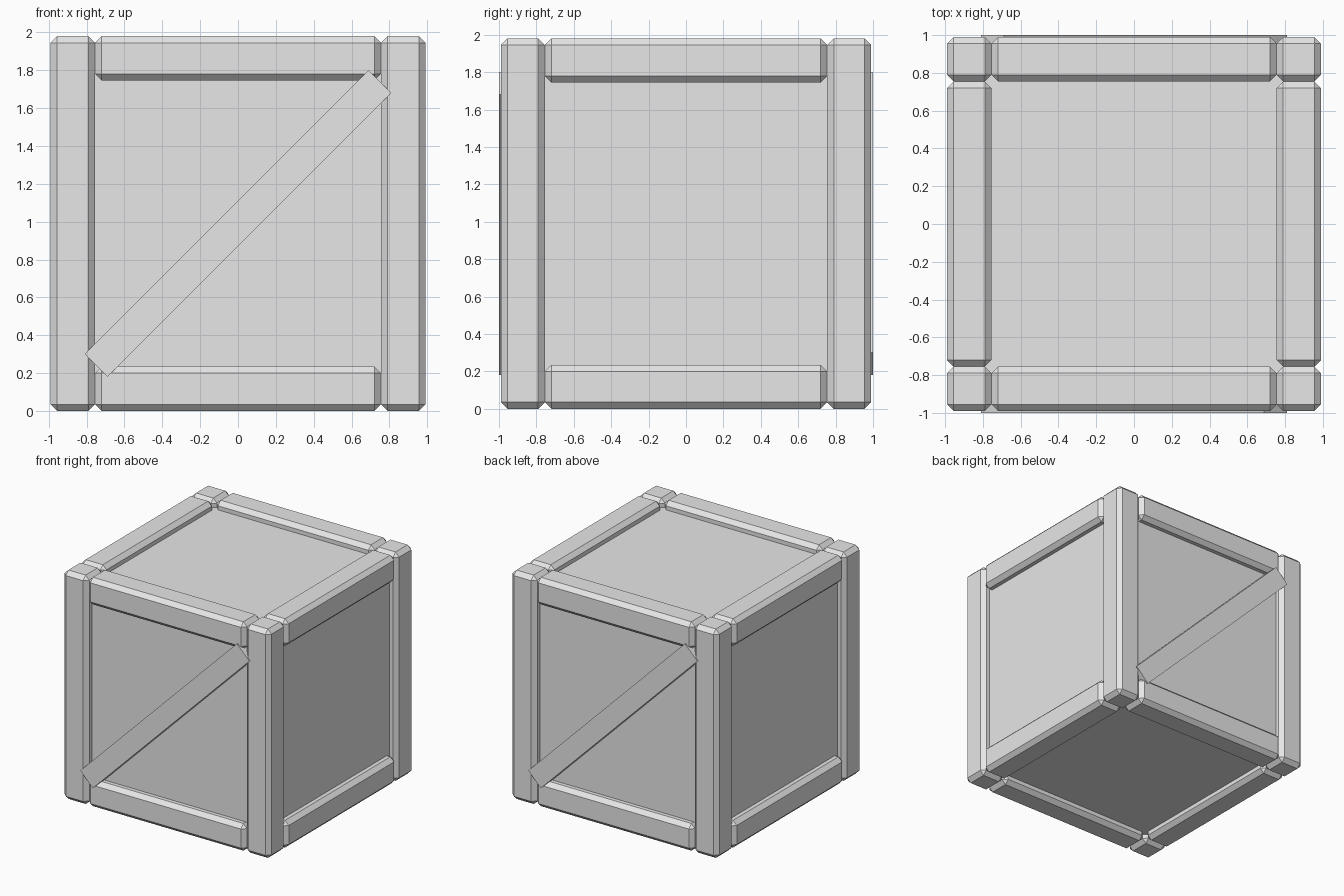
import bpy
import bmesh
from math import pi
from mathutils import Matrix, Vector

# Remove the default cube
if "Cube" in bpy.data.objects:
    bpy.data.objects.remove(bpy.data.objects["Cube"], do_unlink=True)

SIZE = 1.98       # frame outer size
BEAM = 0.235      # beam thickness
CHAMFER = 0.035
PANEL = 1.84      # inner box size
MID = SIZE / 2
OFF = (SIZE - BEAM) / 2
RAIL = SIZE - 2 * BEAM

grey = bpy.data.materials.new("light_grey")
grey.use_nodes = True
grey.diffuse_color = (0.8, 0.8, 0.8, 1)
grey.node_tree.nodes["Principled BSDF"].inputs["Base Color"].default_value = (0.8, 0.8, 0.8, 1)


def box(name, center, size, chamfer=0, turn=Matrix()):
    """Flat-shaded box, optionally chamfered and turned about its centre."""
    bm = bmesh.new()
    bmesh.ops.create_cube(bm, size=1, matrix=Matrix.Diagonal((*size, 1)))
    if chamfer:
        bmesh.ops.bevel(bm, geom=bm.edges[:], offset=chamfer, segments=1,
                        affect='EDGES', profile=0.5)
    bm.transform(Matrix.Translation(Vector(center)) @ turn)
    mesh = bpy.data.meshes.new(name)
    bm.to_mesh(mesh)
    bm.free()
    mesh.materials.append(grey)
    obj = bpy.data.objects.new(name, mesh)
    bpy.context.collection.objects.link(obj)
    return obj


# Inner box showing as recessed panels
box("panel_box", (0, 0, MID), (PANEL, PANEL, PANEL))

# Corner posts
for sx, side in ((-1, "right"), (1, "left")):
    for sy, end in ((-1, "front"), (1, "back")):
        box(f"{end}_{side}_post", (sx * OFF, sy * OFF, MID),
            (BEAM, BEAM, SIZE), CHAMFER)

# Top and bottom rails between the posts
for sz, level in ((-1, "bottom"), (1, "top")):
    z = MID + sz * OFF
    for s, end, side in ((-1, "front", "right"), (1, "back", "left")):
        box(f"{level}_{end}_rail", (0, s * OFF, z), (RAIL, BEAM, BEAM), CHAMFER)
        box(f"{level}_{side}_rail", (s * OFF, 0, z), (BEAM, RAIL, BEAM), CHAMFER)

# Diagonal braces on front and back, one a half turn of the other
DEPTH = 0.1
for s, end in ((-1, "front"), (1, "back")):
    box(f"{end}_brace", (0, s * (1 - DEPTH / 2), MID), (2.12, DEPTH, 0.17),
        turn=Matrix.Rotation(s * pi / 4, 4, 'Y'))
